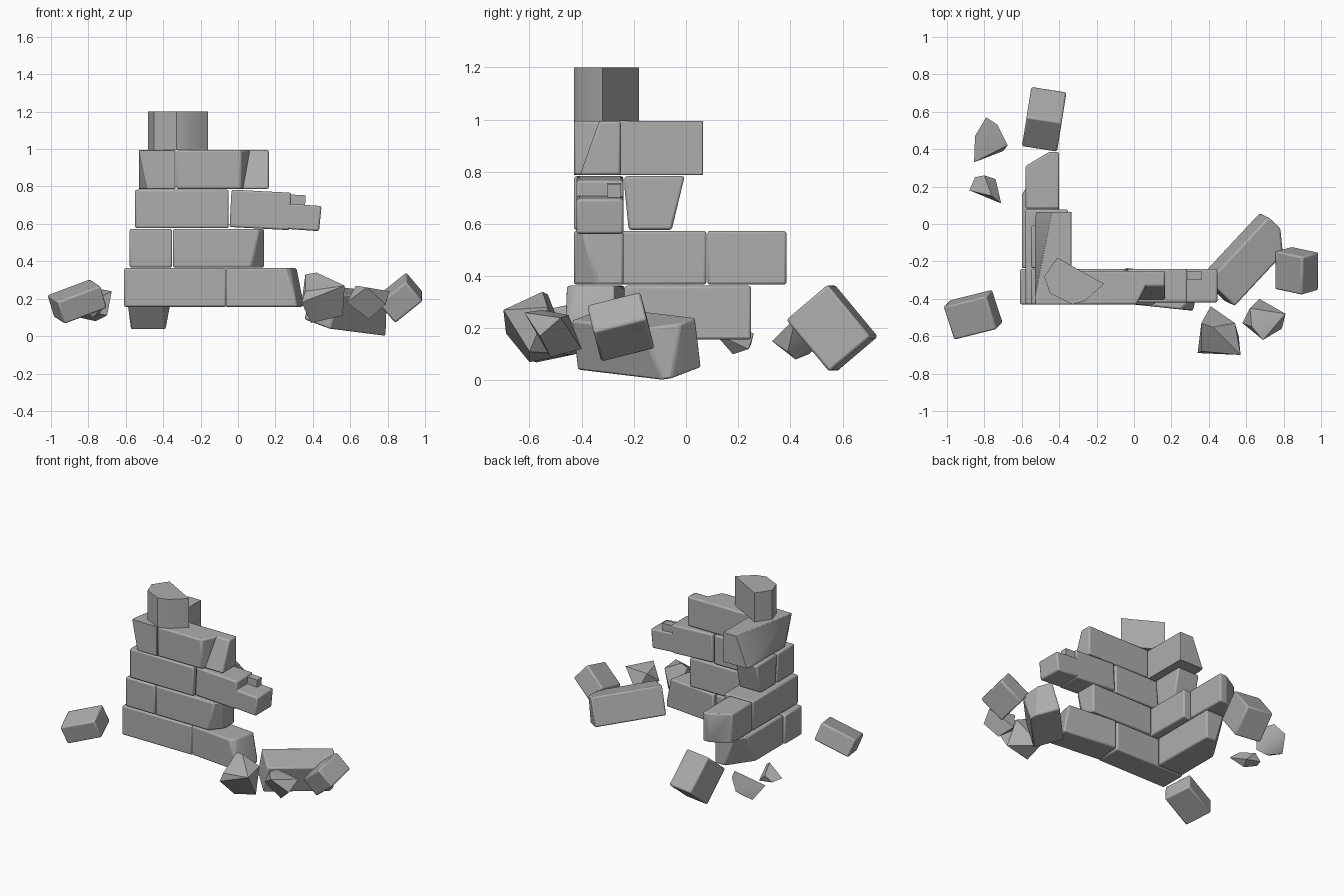
import bpy
import bmesh
from math import radians
from mathutils import Euler, Matrix, Vector

default_cube = bpy.data.objects.get("Cube")
if default_cube:
    bpy.data.objects.remove(default_cube, do_unlink=True)

# One plain stone colour
stone = bpy.data.materials.new("grey_stone")
stone.use_nodes = True
stone_colour = (0.42, 0.42, 0.42, 1)
stone.diffuse_color = stone_colour
stone.node_tree.nodes["Principled BSDF"].inputs["Base Color"].default_value = stone_colour


def finish(name, bm, bevel):
    """Turn a bmesh into a softly bevelled stone object."""
    bmesh.ops.recalc_face_normals(bm, faces=bm.faces[:])
    mesh = bpy.data.meshes.new(name)
    bm.to_mesh(mesh)
    bm.free()
    mesh.materials.append(stone)
    obj = bpy.data.objects.new(name, mesh)
    bpy.context.collection.objects.link(obj)
    if bevel:
        modifier = obj.modifiers.new("worn_edges", "BEVEL")
        modifier.width = bevel
        modifier.segments = 2
        modifier.limit_method = "ANGLE"
    bpy.ops.object.select_all(action="DESELECT")
    obj.select_set(True)
    bpy.context.view_layer.objects.active = obj
    bpy.ops.object.shade_smooth_by_angle(angle=radians(35))
    return obj


def block(name, centre, size, turn=(0, 0, 0), breaks=(), bevel=0.01):
    """A turned box; each break is a (point, normal) plane that chips it."""
    bm = bmesh.new()
    rotation = Euler([radians(a) for a in turn]).to_matrix().to_4x4()
    matrix = Matrix.Translation(centre) @ rotation @ Matrix.Diagonal((*size, 1))
    bmesh.ops.create_cube(bm, size=1, matrix=matrix)
    for point, normal in breaks:
        geometry = bm.verts[:] + bm.edges[:] + bm.faces[:]
        bmesh.ops.bisect_plane(bm, geom=geometry, plane_co=point,
                               plane_no=Vector(normal).normalized(), clear_outer=True)
        bmesh.ops.holes_fill(bm, edges=[e for e in bm.edges if e.is_boundary])
    return finish(name, bm, bevel)


def brick(name, x, y, z, breaks=()):
    """A straight brick given by its ranges along each axis."""
    ranges = (x, y, z)
    centre = [(low + high) / 2 for low, high in ranges]
    size = [high - low for low, high in ranges]
    return block(name, centre, size, breaks=breaks)


def shard(name, points):
    """A faceted lump of rubble."""
    bm = bmesh.new()
    for point in points:
        bm.verts.new(point)
    result = bmesh.ops.convex_hull(bm, input=bm.verts[:])
    unused = {v for v in result["geom_interior"] if isinstance(v, bmesh.types.BMVert)}
    bmesh.ops.delete(bm, geom=list(unused), context="VERTS")
    return finish(name, bm, 0)


front = (-.43, -.24)
first, second, third, fourth = (.157, .363), (.367, .573), (.577, .783), (.787, .995)

# First course
brick("first_course_corner", (-.61, -.062), front, first)
block("first_course_end", (.14, -.35, .26), (.4, .19, .206), (0, 0, -6),
      [((.32, -.35, .26), (1, -.2, .2)), ((.29, -.46, .26), (1, -1, .4))])
brick("first_course_wing", (-.6, -.4), (-.236, .25), first,
      [((-.6, .12, .26), (-1, .7, -.3))])

# Second course
brick("second_course_corner", (-.58, -.352), (-.43, .078), second)
brick("second_course_front", (-.348, .14), front, second,
      [((.09, -.43, .47), (1, -.8, -.2))])
brick("second_course_wing", (-.58, -.4), (.082, .385), second,
      [((-.58, .31, .47), (-.6, 1, 0))])

# Third course, with a broken stepped end
brick("third_course_corner", (-.55, -.05), front, third)
block("third_course_broken", (.12, -.33, .675), (.32, .18, .2), (0, 3, 0))
block("third_course_tail", (.345, -.33, .635), (.21, .18, .135), (0, 4, 0),
      [((.44, -.33, .63), (1, 0, -.1))])
block("third_course_stub", (.32, -.275, .72), (.08, .05, .07), (0, 3, 0), bevel=0)
brick("third_course_wing", (-.55, -.38), (-.236, 0), third,
      [((-.45, -.03, .68), (0, 1, -.24)), ((-.45, -.23, .68), (0, -1, -.1))])

# Fourth course, with a notched end
brick("fourth_course_corner", (-.53, -.335), (-.43, .065), fourth,
      [((-.51, -.1, .9), (-1, .2, .4)), ((-.51, -.43, .9), (-1, -.5, -.2))])
brick("fourth_course_front", (-.33, .07), (-.43, -.25), fourth,
      [((.04, -.38, .9), (1, -.5, 0))])
brick("fourth_course_tail", (.02, .165), (-.42, -.25), fourth,
      [((.1, -.37, .89), (0, -1, .36))])

# Top stone: a faceted prism
outline = [(-.48, -.28), (-.45, -.37), (-.33, -.43), (-.26, -.41), (-.16, -.32), (-.41, -.18)]
shard("top_stone", [(x, y, z) for x, y in outline for z in (.995, 1.2)])

# Fallen bricks
block("fallen_long_brick", (.605, -.19, .14), (.47, .2, .2), (15, 5, 47),
      [((.79, -.1, .15), (1, .1, 0))])
block("fallen_right_brick", (.87, -.25, .205), (.19, .21, .14), (18, -38, -12))
block("fallen_left_brick", (-.86, -.485, .185), (.25, .19, .13), (12, -20, 14))
block("fallen_back_brick", (-.48, .56, .2), (.19, .26, .21), (-50, 0, -9))

# Rubble
shard("front_rubble", [(.41, -.44, .1), (.54, -.53, .28), (.57, -.7, .27), (.36, -.68, .24),
                       (.36, -.53, .33), (.42, -.55, .34), (.56, -.6, .11), (.39, -.6, .07),
                       (.34, -.69, .18)])
shard("small_front_rubble", [(.58, -.53, .18), (.62, -.45, .25), (.67, -.4, .12), (.81, -.48, .24),
                             (.79, -.56, .17), (.69, -.62, .26), (.7, -.52, .09), (.63, -.55, .27)])
shard("back_rubble", [(-.855, .33, .15), (-.85, .47, .1), (-.79, .57, .18), (-.73, .53, .25),
                      (-.675, .42, .24), (-.7, .39, .11), (-.76, .42, .08)])
shard("small_back_rubble", [(-.88, .18, .15), (-.85, .25, .14), (-.8, .26, .18), (-.74, .24, .12),
                            (-.71, .11, .18), (-.76, .15, .22), (-.77, .18, .1)])
